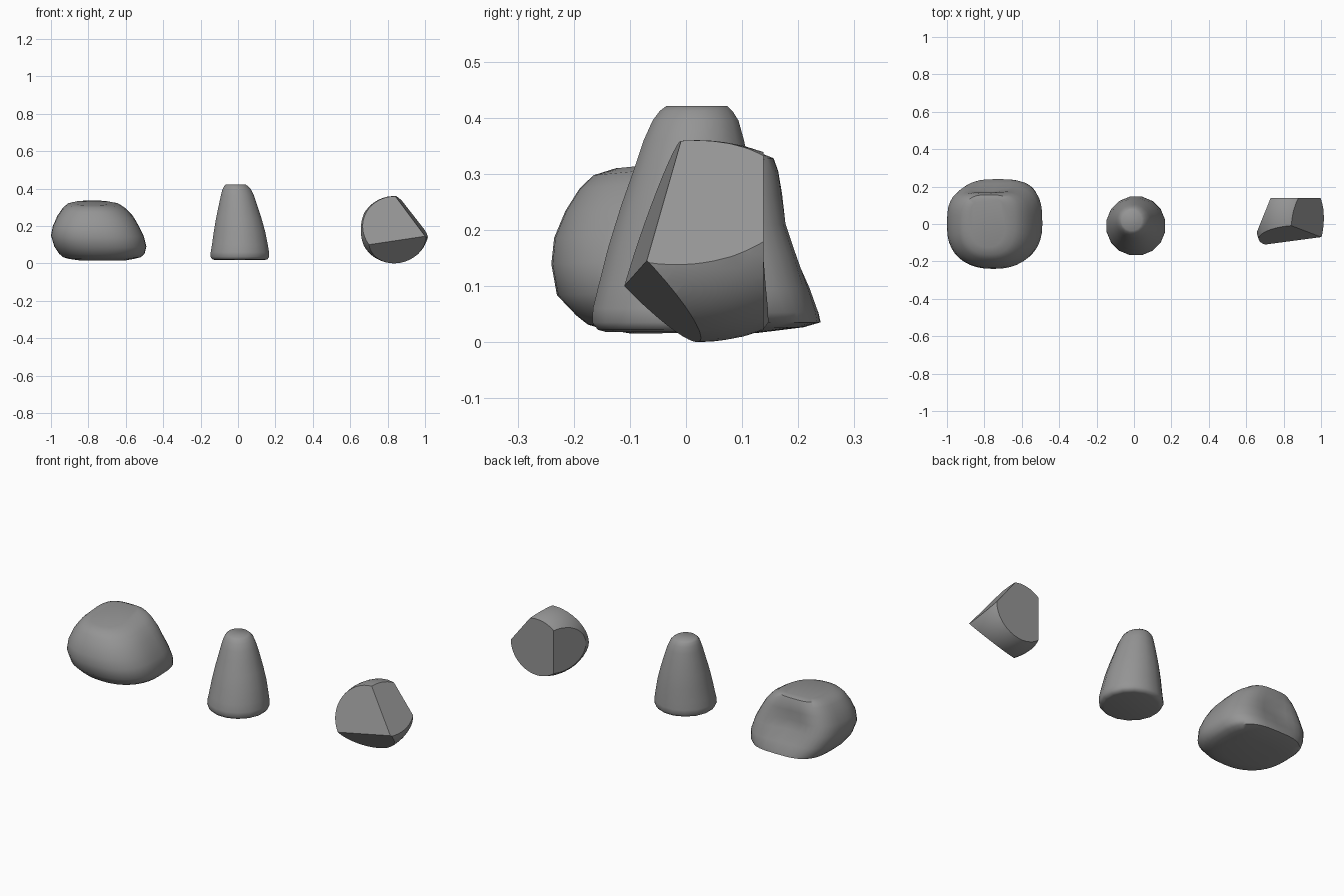
import bpy, bmesh, math
from mathutils import Vector, Matrix

if "Cube" in bpy.data.objects:
    bpy.data.objects.remove(bpy.data.objects["Cube"])

stone = bpy.data.materials.new("stone grey")
stone.diffuse_color = (0.3, 0.3, 0.3, 1)
stone.use_nodes = True
stone.node_tree.nodes["Principled BSDF"].inputs["Base Color"].default_value = stone.diffuse_color


def finish(name, bm, angle):
    bmesh.ops.recalc_face_normals(bm, faces=bm.faces)
    me = bpy.data.meshes.new(name)
    bm.to_mesh(me)
    bm.free()
    me.materials.append(stone)
    ob = bpy.data.objects.new(name, me)
    bpy.context.collection.objects.link(ob)
    bpy.ops.object.select_all(action='DESELECT')
    ob.select_set(True)
    bpy.context.view_layer.objects.active = ob
    bpy.ops.object.shade_smooth_by_angle(angle=math.radians(angle))
    return ob


def loft(rings):
    """Join rings of points, closed at both ends."""
    bm = bmesh.new()
    loops = [[bm.verts.new(p) for p in ring] for ring in rings]
    n = len(loops[0])
    for a, b in zip(loops, loops[1:]):
        for i in range(n):
            j = (i + 1) % n
            bm.faces.new((a[i], a[j], b[j], b[i]))
    bm.faces.new(loops[0][::-1])
    bm.faces.new(loops[-1])
    return bm


def power(v, n):
    return math.copysign(abs(v) ** (2 / n), v)


# Wide boulder: z, x min, x max, y min, y max of each level
levels = [(.016, -.85, -.60, -.10, .13), (.025, -.91, -.55, -.15, .21),
          (.033, -.935, -.52, -.175, .24), (.05, -.955, -.50, -.195, .238),
          (.09, -.982, -.49, -.23, .226), (.15, -1.0, -.505, -.24, .209),
          (.20, -.99, -.53, -.235, .193), (.25, -.968, -.56, -.215, .18),
          (.29, -.94, -.598, -.19, .167), (.313, -.915, -.635, -.165, .156),
          (.322, -.875, -.685, -.125, .137)]
rings = []
for z, x0, x1, y0, y1 in levels:
    ring = []
    for i in range(40):
        t = math.tau * i / 40
        n = 3.2 if math.sin(t) > 0 else 2.3   # squarer back, rounder front
        x = (x0 + x1) / 2 + (x1 - x0) / 2 * power(math.cos(t), n)
        y = (y0 + y1) / 2 + (y1 - y0) / 2 * power(math.sin(t), n)
        h = z + .1 * y * z / .33              # slightly tilted top
        if y > .1 and .04 < z < .3:           # hollow in the back
            y -= .035 * math.exp(-((x + .78) / .12) ** 2 - ((z - .17) / .075) ** 2)
        ring.append((x, y, h))
    rings.append(ring)
finish("wide_boulder", loft(rings), 40)

# Tall tapered stone: z, x centre, y centre, radius
levels = [(.018, .01, -.01, .135), (.022, .01, -.01, .15), (.035, .01, -.01, .16),
          (.06, .01, -.01, .159), (.10, .01, -.007, .152), (.17, .008, -.001, .14),
          (.24, .004, .005, .124), (.31, 0, .011, .105), (.36, -.003, .014, .091),
          (.395, -.007, .017, .078), (.412, -.01, .018, .066), (.421, -.012, .019, .055)]
rings = [[(cx + r * math.cos(math.tau * (i + .5) / 16),
           cy + r * math.sin(math.tau * (i + .5) / 16), z) for i in range(16)]
         for z, cx, cy, r in levels]
finish("tall_stone", loft(rings), 50)

# Chipped stone: ellipsoid sliced by flat planes
bm = bmesh.new()
bmesh.ops.create_icosphere(bm, subdivisions=4, radius=1)
centre = Vector((.835, .02, .18))
bmesh.ops.transform(bm, verts=bm.verts,
                    matrix=Matrix.Translation(centre) @ Matrix.Diagonal((.185, .25, .18, 1)))
crease = (Vector((.70, -.11, .10)), Vector((1.0, -.07, .145)))
cuts = [(*crease, Vector((.82, -.01, .36))),                                   # front upper
        (*crease, Vector((.83, .02, -.002))),                                  # front lower
        (Vector((.7, .138, 0)), Vector((.9, .138, 0)), Vector((.8, .138, .3))),  # back
        (Vector((.65, -.06, 0)), Vector((.73, .138, 0)), Vector((.65, -.06, .3))),  # left
        (Vector((.84, -.01, .36)), Vector((1, -.075, .145)), Vector((.85, .05, .356)))]  # right
for a, b, c in cuts:
    no = (b - a).cross(c - a).normalized()
    if no.dot(centre - a) > 0:
        no = -no
    res = bmesh.ops.bisect_plane(bm, geom=bm.verts[:] + bm.edges[:] + bm.faces[:],
                                 plane_co=a, plane_no=no, clear_outer=True)
    edges = [e for e in res["geom_cut"] if isinstance(e, bmesh.types.BMEdge)]
    bmesh.ops.holes_fill(bm, edges=edges, sides=0)
finish("chipped_stone", bm, 25)
